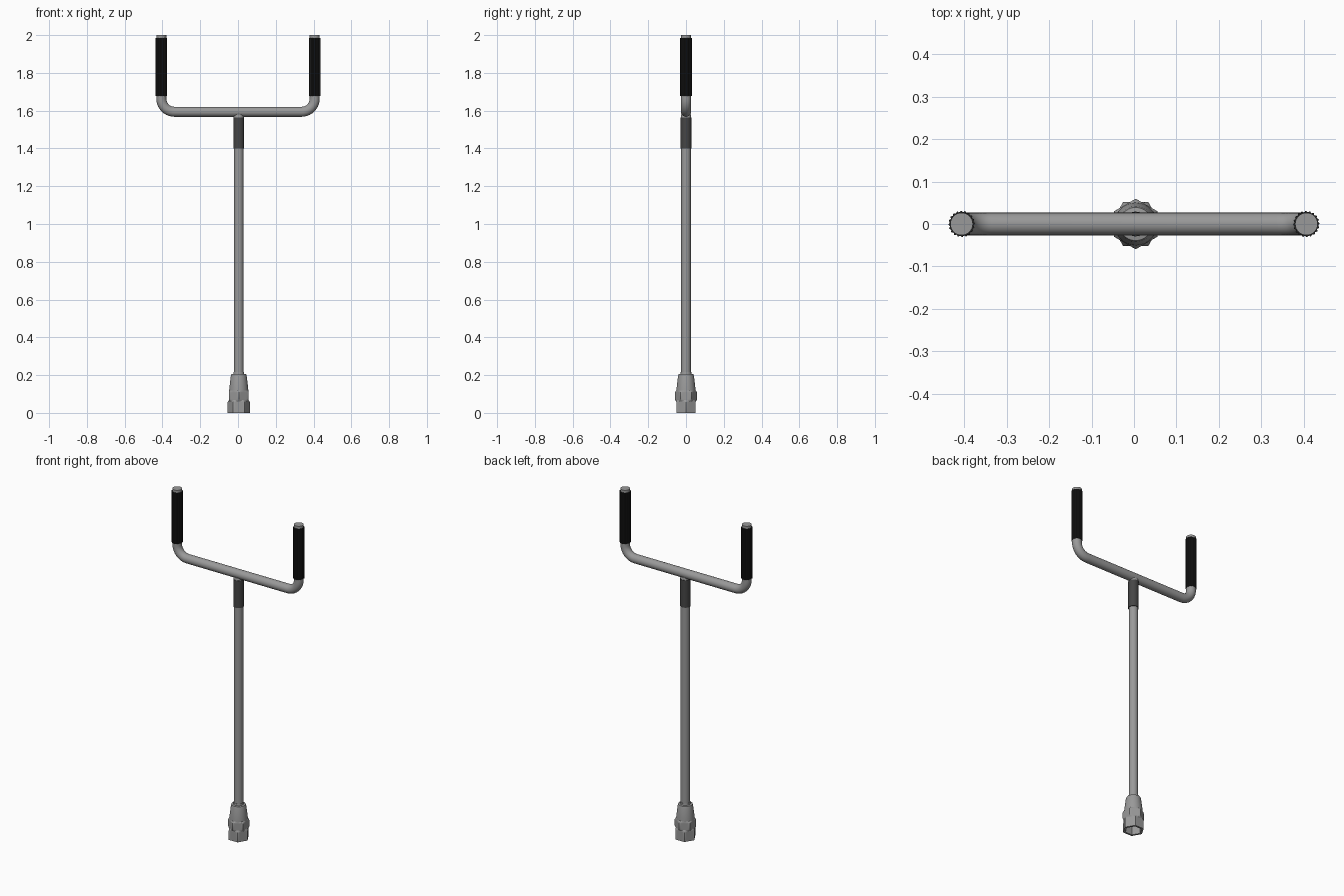
import bpy, bmesh, math
from mathutils import Vector

if "Cube" in bpy.data.objects:
    bpy.data.objects.remove(bpy.data.objects["Cube"])

def material(name, v):
    m = bpy.data.materials.new(name)
    m.diffuse_color = (v, v, v, 1)
    m.use_nodes = True
    m.node_tree.nodes["Principled BSDF"].inputs["Base Color"].default_value = m.diffuse_color
    return m

STEEL = material("steel grey", 0.32)
SLEEVE = material("dark grey sleeve", 0.06)
RUBBER = material("black rubber", 0.015)
CX = 0.004  # shaft axis

def loft(name, rings, mat, cap_start=True, cap_end=True, angle=30):
    """Skin a list of equal-length point rings."""
    bm = bmesh.new()
    loops = [[bm.verts.new(p) for p in r] for r in rings]
    n = len(loops[0])
    for a, b in zip(loops, loops[1:]):
        for i in range(n):
            j = (i + 1) % n
            bm.faces.new((a[i], a[j], b[j], b[i]))
    if cap_start:
        bm.faces.new(loops[0][::-1])
    if cap_end:
        bm.faces.new(loops[-1])
    bmesh.ops.recalc_face_normals(bm, faces=bm.faces)
    me = bpy.data.meshes.new(name)
    bm.to_mesh(me)
    bm.free()
    me.materials.append(mat)
    ob = bpy.data.objects.new(name, me)
    bpy.context.collection.objects.link(ob)
    bpy.ops.object.select_all(action='DESELECT')
    ob.select_set(True)
    bpy.context.view_layer.objects.active = ob
    bpy.ops.object.shade_smooth_by_angle(angle=math.radians(angle))
    return ob

def circle(x, z, r, n=32, y=0.0):
    return [(x + r * math.cos(2 * math.pi * i / n), y + r * math.sin(2 * math.pi * i / n), z)
            for i in range(n)]

def hex_ring(z, apothem, cap, turn, n=72):
    """Hexagon whose corners are limited to a circle of radius cap."""
    pts = []
    for i in range(n):
        a = 2 * math.pi * i / n
        d = (a - math.radians(turn)) % (math.pi / 3) - math.pi / 6
        r = min(apothem / math.cos(d), cap)
        pts.append((CX + r * math.cos(a), r * math.sin(a), z))
    return pts

# Shaft, sleeve and weld
loft("shaft", [circle(CX, z, 0.0255) for z in (0.1, 1.58)], STEEL)
loft("sleeve", [circle(CX, z, 0.029) for z in (1.4, 1.565)], SLEEVE)
loft("weld", [circle(CX, z, r) for z, r in ((1.56, 0.027), (1.572, 0.027), (1.585, 0.02))], STEEL)

# Socket cone with a small lip at the top
cone = [(0.11, 0.051), (0.13, 0.05), (0.195, 0.042), (0.205, 0.039), (0.207, 0.029), (0.217, 0.028)]
loft("socket_cone", [circle(CX, z, r, 48) for z, r in cone], STEEL)

# Upper hexagon with chamfered corners (corners along y)
collar = [(0.058, 0.050), (0.066, 0.0555), (0.072, 0.0595), (0.108, 0.0595), (0.114, 0.0555), (0.12, 0.050)]
loft("socket_collar", [hex_ring(z, 0.0515, c, 30) for z, c in collar], STEEL)

# Lower hexagon (corners along x), hollow from below
outer = [(0.072, 0.05), (0.062, 0.0555), (0.056, 0.0595), (0.0, 0.0595)]
rings = [hex_ring(z, 0.0515, c, 0) for z, c in outer]
rings += [hex_ring(z, 0.0405, 0.1, 0) for z in (0.0, 0.065)]
loft("hex_socket", rings, STEEL)

# Handlebar: straight centre, quarter bends, upright ends
HX, BAR_Z, R, BEND = 0.406, 1.594, 0.0265, 0.07
half = [(Vector((HX, 0, 2.0)), 90.0)]
for k in range(11):
    a = math.radians(90 - 9 * k)
    half.append((Vector((HX - BEND + BEND * math.sin(a), 0, BAR_Z + BEND - BEND * math.cos(a))),
                 math.degrees(a)))
path = half + [(Vector((-p.x, 0, p.z)), -t) for p, t in reversed(half)]
rings = []
for p, t in path:
    t = math.radians(t)
    side = Vector((-math.sin(t), 0, math.cos(t)))  # normal within the xz plane
    rings.append([p + R * (math.cos(2 * math.pi * i / 32) * side
                           + math.sin(2 * math.pi * i / 32) * Vector((0, 1, 0)))
                  for i in range(32)])
loft("handlebar", rings, STEEL)

# Ribbed rubber grips
def rib_ring(x, z, ribs=20):
    pts = []
    for i in range(ribs * 4):
        r = 0.031 if i % 4 < 2 else 0.0283
        a = 2 * math.pi * i / (ribs * 4)
        pts.append((x + r * math.cos(a), r * math.sin(a), z))
    return pts

for s, side in ((-1, "left"), (1, "right")):
    loft("grip_" + side, [rib_ring(s * HX, z) for z in (1.677, 1.985)], RUBBER, angle=20)
